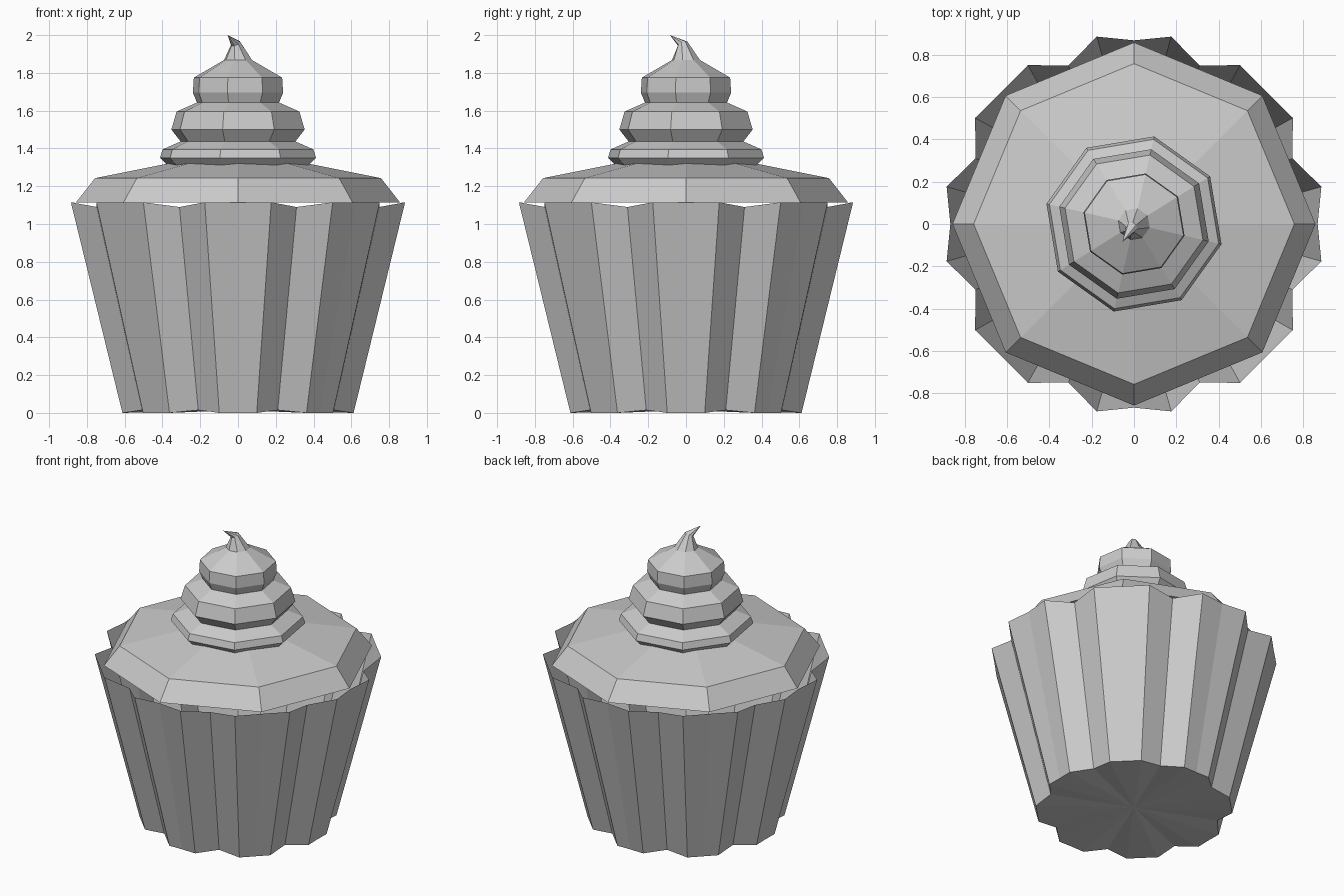
import bpy, bmesh
from math import cos, sin, radians

if "Cube" in bpy.data.objects:
    bpy.data.objects.remove(bpy.data.objects["Cube"])


def ring(bm, angles, radii, zs, cx=0.0, cy=0.0):
    return [bm.verts.new((cx + r * cos(radians(a)), cy + r * sin(radians(a)), z))
            for a, r, z in zip(angles, radii, zs)]


def bridge(bm, lower, upper):
    n = len(lower)
    for i in range(n):
        j = (i + 1) % n
        bm.faces.new((lower[i], lower[j], upper[j], upper[i]))


def fan(bm, loop, point):
    tip = bm.verts.new(point)
    n = len(loop)
    for i in range(n):
        bm.faces.new((loop[i], loop[(i + 1) % n], tip))


def finish(name, bm):
    bmesh.ops.recalc_face_normals(bm, faces=bm.faces)
    mesh = bpy.data.meshes.new(name)
    bm.to_mesh(mesh)
    bm.free()
    obj = bpy.data.objects.new(name, mesh)
    bpy.context.collection.objects.link(obj)
    return obj


# Fluted paper wrapper, open at the top: eight flat ribs with valleys between
def flutes(half, rib_r, valley_r, rib_z, valley_z, mid_r):
    angles, radii, zs = [], [], []
    for k in range(8):
        a = 45 * k
        angles += [a - half, a, a + half, a + 22.5]
        radii += [rib_r, mid_r[k % 2], rib_r, valley_r]
        zs += [rib_z, rib_z, rib_z, valley_z]
    return angles, radii, zs


bm = bmesh.new()
bottom = ring(bm, *flutes(9.2, 0.62, 0.55, 0.0, 0.015, (0.61, 0.612)))
top = ring(bm, *flutes(11.25, 0.902, 0.81, 1.115, 1.09, (0.867, 0.883)))
bridge(bm, bottom, top)
fan(bm, bottom, (0, 0, 0.015))
finish("paper_wrapper", bm)


def octagon(bm, r, z, turn=0.0, cx=0.0, cy=0.0):
    return ring(bm, [turn + 45 * k for k in range(8)], [r] * 8, [z] * 8, cx, cy)


# Wide octagonal frosting base
bm = bmesh.new()
loops = [octagon(bm, r, z) for r, z in ((0.857, 1.115), (0.757, 1.243), (0.36, 1.322))]
for a, b in zip(loops, loops[1:]):
    bridge(bm, a, b)
fan(bm, loops[0], (0, 0, 1.115))
fan(bm, loops[-1], (0, 0, 1.325))
finish("frosting_base", bm)

# Tiered swirl with a tip that leans to one side: radius, height, centre x, centre y
profile = [
    (0.385, 1.312, 0, 0), (0.424, 1.35, 0, 0), (0.410, 1.395, 0, 0),
    (0.312, 1.437, 0, 0), (0.362, 1.50, 0, 0), (0.334, 1.595, 0, 0),
    (0.223, 1.643, 0, 0), (0.245, 1.695, 0, 0), (0.240, 1.775, 0, 0),
    (0.076, 1.868, 0, 0), (0.026, 1.955, -0.012, -0.018),
]
bm = bmesh.new()
loops = [octagon(bm, r, z, -13, x, y) for r, z, x, y in profile]
for v in loops[-1]:
    v.co.z += 0.35 * (v.co.x + v.co.y + 0.03)
for a, b in zip(loops, loops[1:]):
    bridge(bm, a, b)
fan(bm, loops[0], (0, 0, 1.312))
fan(bm, loops[-1], (-0.055, -0.085, 2.0))
finish("frosting_swirl", bm)
